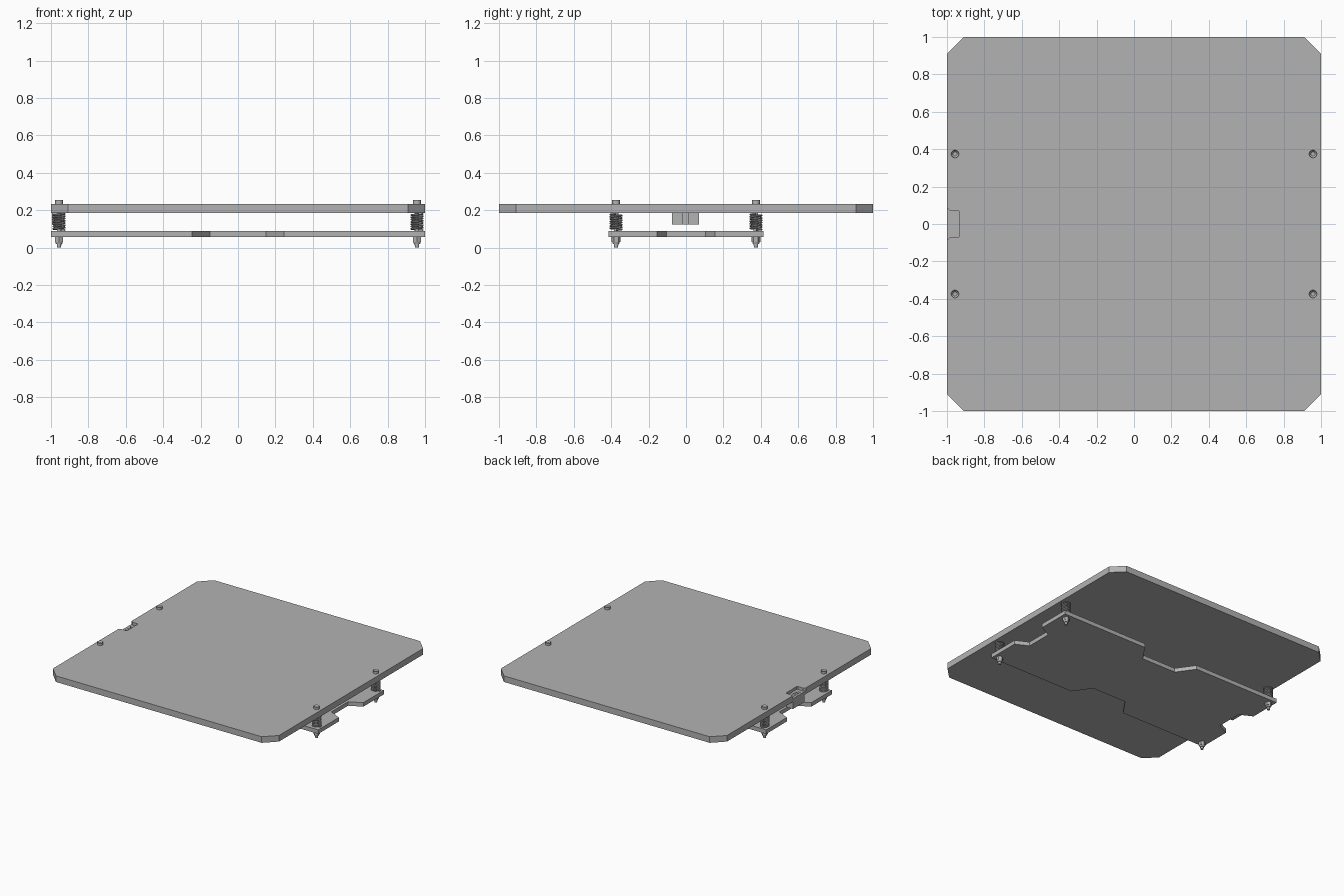
import bpy, bmesh, math
from mathutils import Matrix

cube = bpy.data.objects.get("Cube")
if cube:
    bpy.data.objects.remove(cube, do_unlink=True)

grey = bpy.data.materials.new("plain_grey")
grey.use_nodes = True
colour = (0.45, 0.45, 0.45, 1)
grey.diffuse_color = colour
grey.node_tree.nodes["Principled BSDF"].inputs["Base Color"].default_value = colour


def add_object(name, data, location=(0, 0, 0)):
    if not data.materials:
        data.materials.append(grey)
    obj = bpy.data.objects.new(name, data)
    obj.location = location
    bpy.context.collection.objects.link(obj)
    return obj


def finish(name, bm):
    bmesh.ops.recalc_face_normals(bm, faces=bm.faces)
    mesh = bpy.data.meshes.new(name)
    bm.to_mesh(mesh)
    bm.free()
    return mesh


def prism(name, outline, z0, z1):
    """Extrude a flat outline from z0 up to z1."""
    bm = bmesh.new()
    base = bm.faces.new([bm.verts.new((x, y, z0)) for x, y in outline])
    top = bmesh.ops.extrude_face_region(bm, geom=[base])["geom"]
    verts = [v for v in top if isinstance(v, bmesh.types.BMVert)]
    bmesh.ops.translate(bm, verts=verts, vec=(0, 0, z1 - z0))
    return add_object(name, finish(name, bm))


def cylinder(bm, r0, r1, z0, z1, sides):
    bmesh.ops.create_cone(bm, cap_ends=True, segments=sides, radius1=r0, radius2=r1,
                          depth=z1 - z0, matrix=Matrix.Translation((0, 0, (z0 + z1) / 2)))


def four_way(quarter):
    """Mirror a quarter outline, running from the +x side to the +y side, all round."""
    half = quarter + [(-x, y) for x, y in reversed(quarter)]
    return half + [(-x, -y) for x, y in half]


# Bed: heated lower layer and a print surface with a connector notch
octagon = four_way([(1, 0.91), (0.91, 1)])
prism("heater_layer", octagon, 0.185, 0.21)
notch = [(-1, 0.085), (-0.985, 0.072), (-0.94, 0.072), (-0.932, 0.064)]
notch += [(x, -y) for x, y in reversed(notch)]
prism("print_surface", octagon[:4] + notch + octagon[4:], 0.21, 0.234)

# Carriage plate with a tapered cut-out in each side
prism("carriage_plate", four_way([(0.9, 0.105), (1, 0.155), (1, 0.415),
                                  (0.245, 0.415), (0.15, 0.28)]), 0.057, 0.089)

# Connector with a key slot, and its solder pins
prism("connector", [(-0.995, -0.074), (-0.932, -0.074), (-0.932, -0.015), (-0.95, -0.015),
                    (-0.95, 0.012), (-0.932, 0.012), (-0.932, 0.07), (-0.995, 0.07)],
      0.123, 0.185)
bm = bmesh.new()
cylinder(bm, 0.003, 0.003, 0.205, 0.213, 8)
pin_mesh = finish("solder_pin", bm)
for column in range(3):
    for row in range(6):
        add_object("solder_pin", pin_mesh, (-0.98 + column * 0.012, (row - 2.5) * 0.016, 0))

# Bolt: shaft, and a socket head
bm = bmesh.new()
cylinder(bm, 0.01, 0.012, 0, 0.012, 20)
cylinder(bm, 0.012, 0.012, 0.012, 0.234, 20)
cylinder(bm, 0.021, 0.021, 0.234, 0.254, 24)
bm.faces.ensure_lookup_table()
crown = max(bm.faces, key=lambda f: f.calc_center_median().z)
bmesh.ops.inset_region(bm, faces=[crown], thickness=0.01)
bmesh.ops.translate(bm, verts=crown.verts, vec=(0, 0, -0.012))
bolt_mesh = finish("bolt", bm)

# Lock nut: hexagon and collar
bm = bmesh.new()
cylinder(bm, 0.024, 0.024, 0.03, 0.057, 6)
cylinder(bm, 0.016, 0.02, 0.018, 0.03, 20)
nut_mesh = finish("lock_nut", bm)

# Spring: round wire along a helix
curve = bpy.data.curves.new("spring", "CURVE")
curve.dimensions = "3D"
curve.bevel_depth = 0.005
curve.bevel_resolution = 2
curve.use_fill_caps = True
turns, steps = 7, 24
path = curve.splines.new("POLY")
path.points.add(turns * steps)
for i, point in enumerate(path.points):
    angle = math.tau * i / steps
    point.co = (0.03 * math.cos(angle), 0.03 * math.sin(angle),
                0.094 + 0.086 * i / (turns * steps), 1)
wire = add_object("spring_wire", curve)
bpy.context.view_layer.update()
spring_mesh = bpy.data.meshes.new_from_object(
    wire.evaluated_get(bpy.context.evaluated_depsgraph_get()))
bpy.data.objects.remove(wire, do_unlink=True)

for mesh in (bolt_mesh, nut_mesh, spring_mesh, pin_mesh):
    if not mesh.materials:
        mesh.materials.append(grey)
    mesh.shade_smooth()
    mesh.set_sharp_from_angle(angle=math.radians(35))

# A bolt, spring and nut at each of the four mounts
for x, side in ((-0.957, "right"), (0.957, "left")):
    for y, end in ((-0.374, "front"), (0.374, "back")):
        for part, mesh in (("bolt", bolt_mesh), ("lock_nut", nut_mesh), ("spring", spring_mesh)):
            add_object(f"{end}_{side}_{part}", mesh, (x, y, 0))
